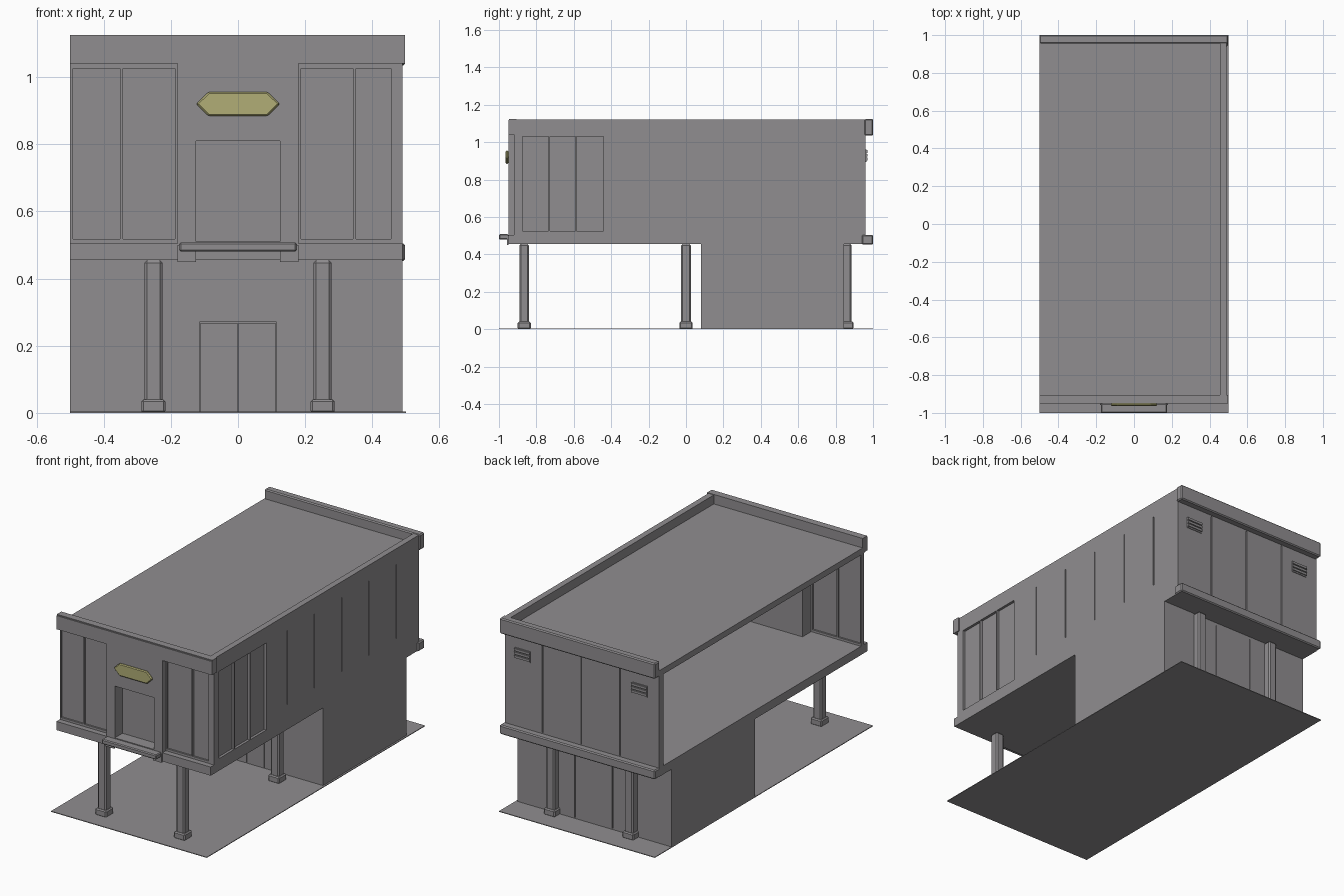
import bpy
import bmesh
from mathutils import Matrix, Vector

cube = bpy.data.objects.get("Cube")
if cube:
    bpy.data.objects.remove(cube, do_unlink=True)


def material(name, colour):
    mat = bpy.data.materials.new(name)
    mat.use_nodes = True
    mat.diffuse_color = (*colour, 1)
    mat.node_tree.nodes["Principled BSDF"].inputs["Base Color"].default_value = (*colour, 1)
    return mat


GREY = material("concrete grey", (.28, .27, .28))
YELLOW = material("sign yellow", (.44, .42, .18))


def add_box(bm, x, y, z):
    """Add a box from three (low, high) ranges."""
    lows, highs = Vector((x[0], y[0], z[0])), Vector((x[1], y[1], z[1]))
    place = Matrix.Translation((lows + highs) / 2) @ Matrix.Diagonal((*(highs - lows), 1))
    bmesh.ops.create_cube(bm, size=1, matrix=place)


def make_object(name, bm, mat=GREY, bevel=0):
    mesh = bpy.data.meshes.new(name)
    bm.to_mesh(mesh)
    bm.free()
    mesh.materials.append(mat)
    obj = bpy.data.objects.new(name, mesh)
    bpy.context.collection.objects.link(obj)
    if bevel:
        mod = obj.modifiers.new("soft edges", "BEVEL")
        mod.width, mod.segments = bevel, 1
    return obj


def boxes(name, parts, bevel=0):
    bm = bmesh.new()
    for part in parts:
        add_box(bm, *part)
    return make_object(name, bm, GREY, bevel)


def carve(obj, parts):
    """Cut disjoint boxes out of an object and keep the result."""
    cutter = boxes("cutter", parts)
    cutter.hide_render = True
    mod = obj.modifiers.new("carve", "BOOLEAN")
    mod.operation, mod.solver, mod.object = "DIFFERENCE", "EXACT", cutter
    bpy.context.view_layer.update()
    graph = bpy.context.evaluated_depsgraph_get()
    obj.data = bpy.data.meshes.new_from_object(obj.evaluated_get(graph))
    obj.modifiers.clear()
    bpy.data.objects.remove(cutter, do_unlink=True)


def around(centre, half):
    return (centre - half, centre + half)


def mirrored(low, high):
    return [(low, high), (-high, -low)]


# Main levels and limits
LEFT, RIGHT, EDGE = -.5, .49, .498
FRONT, BACK = -.95, .96
FLOOR, FLOOR_TOP = .455, .505
CEILING, DECK, TOP = 1.035, 1.07, 1.125
LOW_FRONT, LOW_BACK = .08, .845

# Ground plate and slabs
boxes("ground_plate", [((LEFT, .5), (-1, 1), (0, .004))])
boxes("upper_floor", [((LEFT, RIGHT), (FRONT, BACK), (FLOOR, FLOOR_TOP))])
boxes("roof_deck", [((LEFT, .47), (-.92, BACK), (CEILING, DECK))])

# Lower storey with a door outline at the front and joints at the back
lower = boxes("lower_storey", [((LEFT, RIGHT), (LOW_FRONT, LOW_BACK), (0, FLOOR))])
carve(lower, [((-.115, .115), (0, LOW_FRONT + .008), (-.1, .27))]
      + [(around(x, .003), (LOW_BACK - .008, 1), (.01, .44)) for x in (-.12, .12)])
boxes("lower_door", [((-.112, -.002), (LOW_FRONT, .1), (0, .267)),
                     ((.002, .112), (LOW_FRONT, .1), (0, .267))])

# Side wall with three recessed windows and panel joints
side = boxes("side_wall", [((.455, RIGHT), (-.92, BACK), (FLOOR, TOP - .003))])
windows = [(-.875, -.735), (-.728, -.592), (-.585, -.44)]
carve(side, [((RIGHT - .015, 1), y, (.525, 1.03)) for y in windows]
      + [((RIGHT - .006, 1), around(y / 4, .003), (.6, 1.03)) for y in range(-1, 4)])

# Back wall with panel joints
back = boxes("back_wall", [((LEFT, RIGHT), (.92, BACK), (FLOOR_TOP, CEILING))])
carve(back, [(around(x, .003), (BACK - .006, 1), (.51, 1.03)) for x in (-.25, 0, .25)])

# Back vents with slats
for label, x in zip(("left", "right"), mirrored(.325, .425)):
    slats = [(x, (BACK, BACK + .01), around(.91 + i * .02, .007)) for i in range(3)]
    plate = [(x, (BACK, BACK + .004), (.895, .96))]
    boxes(label + "_back_vent", slats + plate)

# Cornices and ledge
boxes("back_cornice", [((LEFT, EDGE), (.955, 1), (CEILING, TOP))], .006)
boxes("back_ledge", [((LEFT, EDGE), (BACK - .02, 1), (FLOOR - .003, FLOOR_TOP))], .006)
boxes("front_cornice", [((LEFT, EDGE), (FRONT, -.905), (1.04, TOP - .006)),
                        ((LEFT, EDGE), (FRONT + .004, -.905), (TOP - .006, TOP))])

# Front entrance block with a deep doorway
entrance = boxes("entrance_block", [((-.18, .18), (FRONT, -.81), (FLOOR_TOP - .01, 1.04))])
carve(entrance, [((-.125, .125), (-1, -.88), (.51, .81)),
                 (around(0, .003), (-.88, -.87), (.51, .81))])

# Front windows on both sides of the entrance
PANE, FRAME = (-.908, -.9), (-.918, -.89)
for label, sign in (("left", 1), ("right", -1)):
    def span(low, high):
        return tuple(sorted((low * sign, high * sign)))
    outer = RIGHT if sign > 0 else .5
    corner = .472 if sign > 0 else .492
    wing = (.18, outer)
    boxes(label + "_front_panes", [(span(*wing), PANE, (FLOOR_TOP, CEILING))])
    bars = [(span(*wing), FRAME, z) for z in ((FLOOR_TOP, .518), (1.025, 1.04))]
    uprights = [(.18, .187), (.343, .352), (corner, outer)]
    bars += [(span(*x), FRAME, (.518, 1.025)) for x in uprights]
    boxes(label + "_front_frame", bars)

# Doorstep with end brackets
boxes("doorstep", [((-.175, .175), (-1, FRONT), (.48, .508))], .005)
boxes("doorstep_brackets", [(x, (FRONT - .008, FRONT), (.45, .5))
                            for x in mirrored(.125, .18)])

# Six chamfered pillars with feet
for row, y in (("front", -.865), ("middle", 0), ("back", .86)):
    for label, x in (("left", .252), ("right", -.252)):
        boxes(f"{row}_{label}_pillar",
              [(around(x, .027), around(y, .026), (.03, FLOOR))], .008)
        boxes(f"{row}_{label}_pillar_foot",
              [(around(x, .036), around(y, .035), (0, .04))], .006)

# Hexagonal sign board
bm = bmesh.new()
outline = [(-.125, 0), (-.088, -.036), (.088, -.036), (.125, 0), (.088, .036), (-.088, .036)]
face = bm.faces.new([bm.verts.new((x, FRONT, .92 + z)) for x, z in outline])
extruded = bmesh.ops.extrude_face_region(bm, geom=[face])
bmesh.ops.translate(bm, vec=(0, -.014, 0),
                    verts=[v for v in extruded["geom"] if isinstance(v, bmesh.types.BMVert)])
bmesh.ops.recalc_face_normals(bm, faces=bm.faces)
make_object("sign_board", bm, YELLOW, .005)
